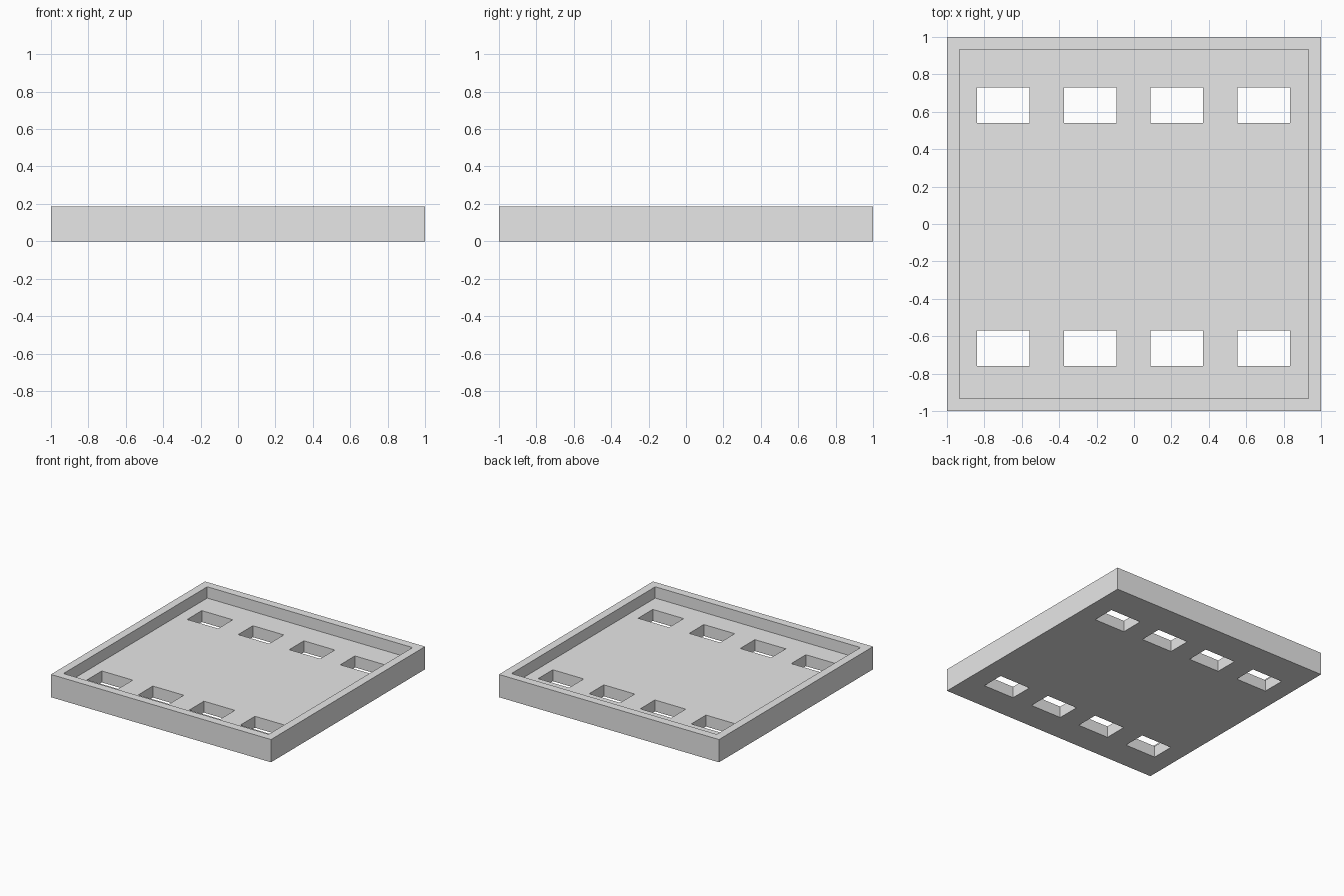
import bpy, bmesh, math
from mathutils import Vector

cube = bpy.data.objects.get("Cube")
if cube:
    bpy.data.objects.remove(cube, do_unlink=True)

HEIGHT, FLOOR, INNER = 0.187, 0.094, 0.933
HOLE_W, HOLE_D = 0.281, 0.19
HOLE_X = [-0.003 + 0.464 * (i - 1.5) for i in range(4)]
HOLE_Y = [-0.664, 0.634]


def cuts(centres, width):
    """Grid lines at the outer edge, the inner wall and both sides of each slot."""
    edges = [c + s * width / 2 for c in centres for s in (-1, 1)]
    return sorted([-1, -INNER, INNER, 1] + edges)


def inside(value, centres, width):
    return any(abs(value - c) < width / 2 for c in centres)


def raise_faces(bm, faces, height):
    """Extrude the faces upward and return the new top faces."""
    result = bmesh.ops.extrude_face_region(bm, geom=faces)["geom"]
    verts = [g for g in result if isinstance(g, bmesh.types.BMVert)]
    bmesh.ops.translate(bm, verts=verts, vec=Vector((0, 0, height)))
    return [g for g in result if isinstance(g, bmesh.types.BMFace)]


# Plan of the tray floor, leaving out the slots
bm = bmesh.new()
xs, ys = cuts(HOLE_X, HOLE_W), cuts(HOLE_Y, HOLE_D)
grid = [[bm.verts.new((x, y, 0)) for y in ys] for x in xs]
for i in range(len(xs) - 1):
    for j in range(len(ys) - 1):
        mx, my = (xs[i] + xs[i + 1]) / 2, (ys[j] + ys[j + 1]) / 2
        if not (inside(mx, HOLE_X, HOLE_W) and inside(my, HOLE_Y, HOLE_D)):
            bm.faces.new((grid[i][j], grid[i + 1][j], grid[i + 1][j + 1], grid[i][j + 1]))

# Floor slab, keeping the underside closed
bottom = bm.faces[:]
copy = bmesh.ops.duplicate(bm, geom=bottom)["geom"]
underside = [g for g in copy if isinstance(g, bmesh.types.BMFace)]
bmesh.ops.reverse_faces(bm, faces=underside)
top = raise_faces(bm, bottom, FLOOR)

# Rim wall around the floor
rim = []
for face in top:
    centre = face.calc_center_median()
    if max(abs(centre.x), abs(centre.y)) > INNER:
        rim.append(face)
raise_faces(bm, rim, HEIGHT - FLOOR)

# Weld the underside and merge coplanar cells
bmesh.ops.remove_doubles(bm, verts=bm.verts, dist=0.0001)
bmesh.ops.recalc_face_normals(bm, faces=bm.faces)
bmesh.ops.dissolve_limit(bm, angle_limit=math.radians(1), verts=bm.verts, edges=bm.edges)

mesh = bpy.data.meshes.new("slotted_tray")
bm.to_mesh(mesh)
bm.free()
tray = bpy.data.objects.new("slotted_tray", mesh)
bpy.context.collection.objects.link(tray)

# Plain grey finish
grey = bpy.data.materials.new("plain_grey")
grey.use_nodes = True
grey.diffuse_color = (0.8, 0.8, 0.8, 1)
grey.node_tree.nodes["Principled BSDF"].inputs["Base Color"].default_value = (0.8, 0.8, 0.8, 1)
mesh.materials.append(grey)
